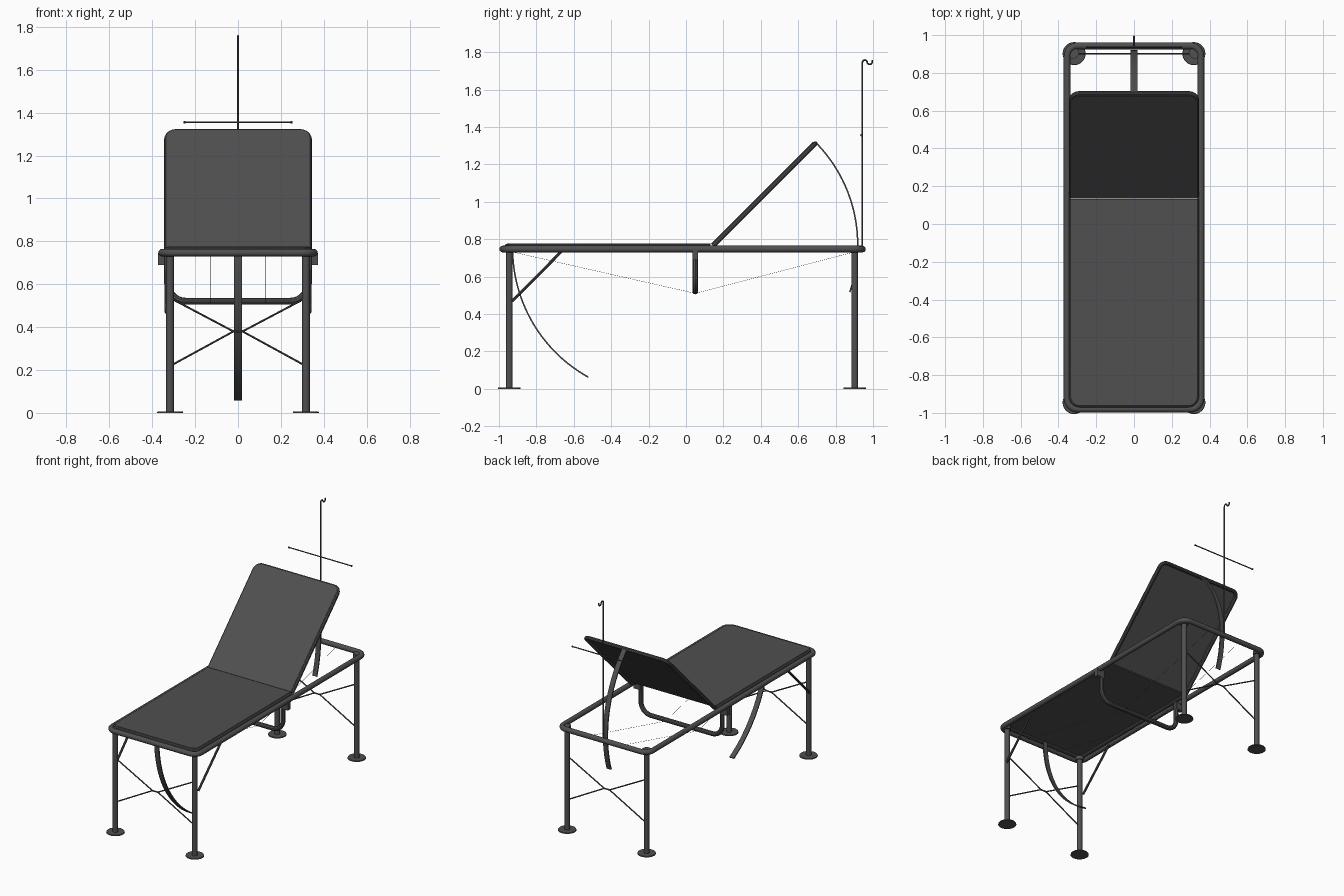
import bpy, bmesh
from math import sin, cos, pi, radians
from mathutils import Vector, Matrix

if "Cube" in bpy.data.objects:
    bpy.data.objects.remove(bpy.data.objects["Cube"])

# dark grey for every part
dark = bpy.data.materials.new("dark_grey")
dark.diffuse_color = (0.08, 0.08, 0.08, 1)
dark.use_nodes = True
dark.node_tree.nodes["Principled BSDF"].inputs["Base Color"].default_value = dark.diffuse_color


def finish(ob, smooth=True):
    bpy.ops.object.select_all(action='DESELECT')
    ob.select_set(True)
    bpy.context.view_layer.objects.active = ob
    if smooth:
        bpy.ops.object.shade_smooth_by_angle(angle=radians(35))
        ob.data.materials.clear()
        ob.data.materials.append(dark)
    return ob


def fillet(pts, r, closed=False, steps=7):
    """Round every corner of a path."""
    pts = [Vector(p) for p in pts]
    out, n = [], len(pts)
    for i, p in enumerate(pts):
        if not closed and i in (0, n - 1):
            out.append(p)
            continue
        a = p + (pts[i - 1] - p).normalized() * r
        b = p + (pts[(i + 1) % n] - p).normalized() * r
        c = a + b - p
        for k in range(steps + 1):
            t = k / steps * pi / 2
            out.append(c + (a - c) * cos(t) + (b - c) * sin(t))
    return out


def tube(name, pts, r, closed=False, res=3, mat=Matrix()):
    cu = bpy.data.curves.new(name, 'CURVE')
    cu.dimensions = '3D'
    cu.bevel_depth, cu.bevel_resolution, cu.use_fill_caps = r, res, True
    sp = cu.splines.new('POLY')
    sp.points.add(len(pts) - 1)
    for q, p in zip(sp.points, pts):
        q.co = (*p, 1)
    sp.use_cyclic_u = closed
    ob = bpy.data.objects.new(name, cu)
    bpy.context.collection.objects.link(ob)
    ob.matrix_world = mat
    finish(ob, False)
    bpy.ops.object.convert(target='MESH')
    return finish(bpy.context.object)


def mesh(name, bm, mat=Matrix()):
    bmesh.ops.recalc_face_normals(bm, faces=bm.faces)
    me = bpy.data.meshes.new(name)
    bm.to_mesh(me)
    bm.free()
    ob = bpy.data.objects.new(name, me)
    bpy.context.collection.objects.link(ob)
    ob.matrix_world = mat
    return finish(ob)


def cone(name, x, y, z0, z1, r0, r1):
    bm = bmesh.new()
    bmesh.ops.create_cone(bm, cap_ends=True, segments=28, radius1=r0, radius2=r1, depth=z1 - z0,
                          matrix=Matrix.Translation((x, y, (z0 + z1) / 2)))
    return mesh(name, bm)


def box(name, c, s):
    bm = bmesh.new()
    bmesh.ops.create_cube(bm, size=1, matrix=Matrix.Translation(c) @ Matrix.Diagonal((*s, 1)))
    return mesh(name, bm)


def panel(name, length, mat):
    """U-shaped tube with a fabric sheet stretched over it, hinged at local y = 0."""
    w = 0.331
    u = [(-w, 0, 0), (-w, length, 0), (w, length, 0), (w, 0, 0)]
    tube(name + "_tube", fillet(u, 0.045), 0.013, mat=mat)
    e = w - 0.002
    s = [(-e, 0, 0.006), (-e, length - 0.002, 0.006), (e, length - 0.002, 0.006), (e, 0, 0.006)]
    bm = bmesh.new()
    f = bm.faces.new([bm.verts.new(p) for p in fillet(s, 0.044)])
    ext = bmesh.ops.extrude_face_region(bm, geom=[f])
    vs = [v for v in ext['geom'] if isinstance(v, bmesh.types.BMVert)]
    bmesh.ops.translate(bm, verts=vs, vec=(0, 0, 0.009))
    mesh(name + "_sheet", bm, mat)


def arc_strip(name, cy, cz, r, a0, a1, n=28):
    """Flat curved adjuster bar in the centre plane."""
    w, t = 0.018, 0.004
    bm = bmesh.new()
    rings = []
    for i in range(n + 1):
        a = radians(a0 + (a1 - a0) * i / n)
        rings.append([bm.verts.new((x, cy + (r + d) * cos(a), cz + (r + d) * sin(a)))
                      for x, d in ((-w, -t), (w, -t), (w, t), (-w, t))])
    for p, q in zip(rings, rings[1:]):
        for k in range(4):
            bm.faces.new((p[k], p[(k + 1) % 4], q[(k + 1) % 4], q[k]))
    bm.faces.new(rings[0])
    bm.faces.new(rings[-1])
    mesh(name, bm)


# main rail loop
Z, FY, BY, LX = 0.747, -0.945, 0.902, 0.317
rail = [(-0.354, -0.98, Z), (0.354, -0.98, Z), (0.354, 0.943, Z), (-0.354, 0.943, Z)]
tube("main_rail", fillet(rail, 0.055, True), 0.018, True, 4)

# legs, feet, corner sockets and cross braces
for end, y in (("front", FY), ("back", BY)):
    for side, s in (("left", -1), ("right", 1)):
        cone(f"{end}_{side}_leg", s * LX, y, 0.004, 0.752, 0.018, 0.018)
        cone(f"{end}_{side}_foot", s * LX, y, 0, 0.007, 0.061, 0.059)
        cone(f"{end}_{side}_socket", s * (LX + 0.004), y + (0.004 if end == "back" else -0.004),
             0.731, 0.757, 0.03, 0.03)
        tube(f"{end}_{side}_cross_brace",
             [(-s * 0.305, y, 0.225), (-s * 0.025, y, 0.378), (s * 0.025, y, 0.382), (s * 0.305, y, 0.53)],
             0.0045, res=2)

# slanted leg braces, rail brackets
for side, s in (("left", -1), ("right", 1)):
    tube(f"{side}_leg_strut", [(s * 0.334, -0.93, 0.468), (s * 0.338, -0.665, 0.735)], 0.008)
    box(f"{side}_rail_bracket", (s * 0.344, 0.05, 0.717), (0.06, 0.03, 0.056))
    # thin tension wires
    tube(f"{side}_wire", [(s * 0.13, -0.975, 0.742), (s * 0.13, 0.05, 0.51), (s * 0.13, 0.94, 0.742)],
         0.0008, res=1)

# middle U support
u = [(-0.325, 0.05, 0.74), (-0.325, 0.05, 0.521), (0.325, 0.05, 0.521), (0.325, 0.05, 0.74)]
tube("middle_support", fillet(u, 0.08, steps=10), 0.016)

# seat and backrest
panel("seat", 1.09, Matrix.Translation((0, 0.132, 0.761)) @ Matrix.Rotation(pi, 4, 'Z'))
panel("backrest", 0.772, Matrix.Translation((0, 0.145, 0.765)) @ Matrix.Rotation(radians(45), 4, 'X'))

# curved adjuster bars
arc_strip("backrest_adjuster", 0.14, 0.77, 0.778, 45, -19)
arc_strip("foot_adjuster", -0.14, 0.75, 0.787, 180, 241)

# drip pole with hook and crossbar
hook = [(0, 0.943, 0.74), (0, 0.943, 1.735)]
hook += [(0, 0.956 - 0.013 * cos(t * pi / 6), 1.745 + 0.013 * sin(t * pi / 6)) for t in range(7)]
hook += [(0, 0.982 - 0.013 * cos(t * pi / 6), 1.745 - 0.010 * sin(t * pi / 6)) for t in range(1, 7)]
hook += [(0, 0.995, 1.757)]
tube("drip_pole", hook, 0.0045, res=2)
tube("pole_crossbar", [(-0.25, 0.937, 1.356), (0.25, 0.937, 1.356)], 0.004, res=2)
for side, s in (("left", -1), ("right", 1)):
    tube(f"{side}_crossbar_tip", [(s * 0.246, 0.937, 1.356), (s * 0.254, 0.937, 1.356)], 0.006, res=2)
